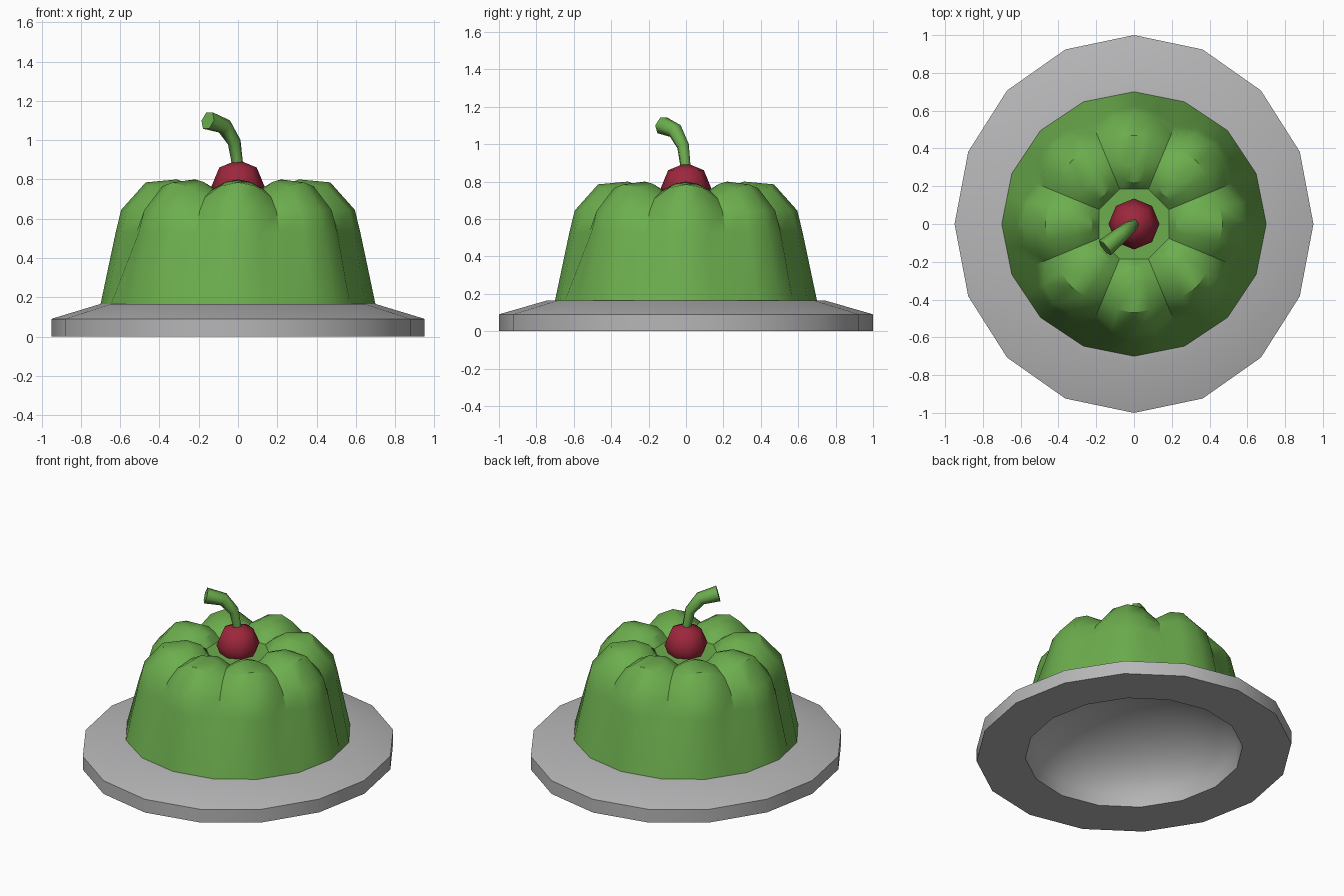
import bpy
import bmesh
from math import cos, sin, pi, radians
from mathutils import Vector

if "Cube" in bpy.data.objects:
    bpy.data.objects.remove(bpy.data.objects["Cube"], do_unlink=True)


def make_material(name, rgb):
    mat = bpy.data.materials.new(name)
    mat.use_nodes = True
    color = (*rgb, 1)
    mat.diffuse_color = color
    mat.node_tree.nodes["Principled BSDF"].inputs["Base Color"].default_value = color
    return mat


green = make_material("jelly green", (0.15, 0.42, 0.075))
red = make_material("cherry red", (0.34, 0.02, 0.045))
grey = make_material("plate grey", (0.47, 0.47, 0.48))


def finish(bm, name, mat, angle=30):
    bmesh.ops.remove_doubles(bm, verts=bm.verts[:], dist=0.0005)
    mesh = bpy.data.meshes.new(name)
    bm.to_mesh(mesh)
    bm.free()
    mesh.materials.append(mat)
    obj = bpy.data.objects.new(name, mesh)
    bpy.context.collection.objects.link(obj)
    bpy.ops.object.select_all(action='DESELECT')
    obj.select_set(True)
    bpy.context.view_layer.objects.active = obj
    bpy.ops.object.shade_smooth_by_angle(angle=radians(angle))
    return obj


def loft(rings, cap_end=False):
    """Skin a list of closed rings with quads."""
    bm = bmesh.new()
    rows = [[bm.verts.new(p) for p in ring] for ring in rings]
    for a, b in zip(rows, rows[1:]):
        n = len(a)
        for i in range(n):
            j = (i + 1) % n
            bm.faces.new((a[i], a[j], b[j], b[i]))
    if cap_end:
        bm.faces.new(rows[-1])
    return bm


# Plate: hollow dome underneath, flat foot, upright rim, sloping top
SIDES = 16
DOME_R, DOME_H = 0.69, 0.4
profile = [(DOME_R * sin(k * pi / 16), DOME_H * cos(k * pi / 16)) for k in range(9)]
profile += [(1, 0), (1, 0.09), (0.74, 0.165), (0.64, 0.165)]
finish(loft([[(0.95 * r * cos(2 * pi * i / SIDES), r * sin(2 * pi * i / SIDES), z)
              for i in range(SIDES)] for r, z in profile]), "plate", grey)

# Jelly: eight rounded lobes blended into the grooves between them
LOBES, STEPS = 8, 4
ridge = [(0.70, 0.165), (0.623, 0.53), (0.595, 0.645), (0.47, 0.785),
         (0.31, 0.80), (0.22, 0.765), (0.185, 0.71)]
groove = [(0.70, 0.165), (0.56, 0.53), (0.51, 0.64), (0.44, 0.71),
          (0.34, 0.75), (0.27, 0.74), (0.20, 0.71)]
rings = []
for row, (crest, dip) in enumerate(zip(ridge, groove)):
    ring = []
    for i in range(LOBES * STEPS):
        t = (i % STEPS) / (STEPS / 2)
        t = min(t, 2 - t)
        w = 1 - t * t
        r = w * crest[0] + (1 - w) * dip[0]
        z = w * crest[1] + (1 - w) * dip[1]
        if row == 0 and i % 2:
            r *= cos(pi / 16)
        a = 2 * pi * i / (LOBES * STEPS)
        ring.append((r * cos(a), r * sin(a), z))
    rings.append(ring)
finish(loft(rings, cap_end=True), "jelly", green)

# Cherry
bm = bmesh.new()
bmesh.ops.create_uvsphere(bm, u_segments=8, v_segments=4, radius=0.135)
bmesh.ops.translate(bm, verts=bm.verts[:], vec=(0, 0, 0.765))
finish(bm, "cherry", red, 80)

# Stem: bent tube that thickens toward its cut tip
lean = Vector((-0.77, -0.63, 0))
path = [lean * d + Vector((0, 0, z))
        for d, z in ((0, 0.86), (0.025, 0.99), (0.09, 1.07), (0.2, 1.1))]
radii = [0.028, 0.034, 0.042, 0.05]
rings = []
for k, (p, rad) in enumerate(zip(path, radii)):
    along = path[min(k + 1, 3)] - path[max(k - 1, 0)]
    turn = along.to_track_quat('Z', 'Y')
    rings.append([p + turn @ Vector((rad * cos(i * pi / 3), rad * sin(i * pi / 3), 0))
                  for i in range(6)])
finish(loft(rings, cap_end=True), "cherry_stem", green, 62)
